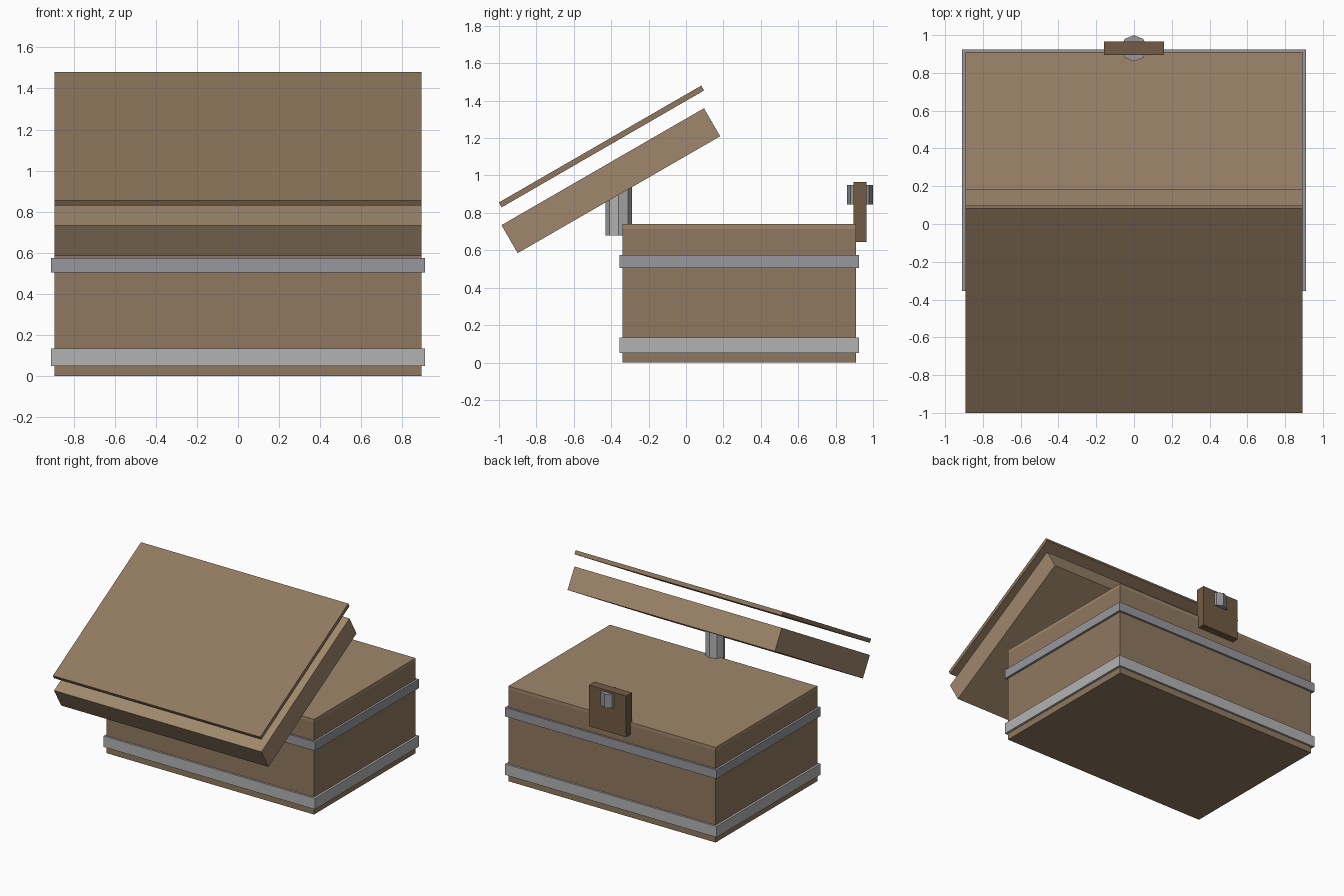
import bpy, bmesh, math
from mathutils import Matrix

if "Cube" in bpy.data.objects:
    bpy.data.objects.remove(bpy.data.objects["Cube"])


def material(name, rgb):
    m = bpy.data.materials.new(name)
    m.diffuse_color = (*rgb, 1)
    m.use_nodes = True
    m.node_tree.nodes["Principled BSDF"].inputs["Base Color"].default_value = m.diffuse_color
    return m


WOOD = material("wood", (0.28, 0.19, 0.115))
LIGHT_WOOD = material("light_wood", (0.35, 0.245, 0.15))
DARK_WOOD = material("dark_wood", (0.17, 0.105, 0.058))
STEEL = material("steel", (0.45, 0.45, 0.45))
BLUE_STEEL = material("blue_steel", (0.31, 0.31, 0.34))


def finish(name, bm, loc, mat, tilt=0):
    mesh = bpy.data.meshes.new(name)
    bm.to_mesh(mesh)
    bm.free()
    ob = bpy.data.objects.new(name, mesh)
    ob.location = loc
    ob.rotation_euler.x = math.radians(tilt)
    mesh.materials.append(mat)
    bpy.context.collection.objects.link(ob)
    return ob


def box(name, loc, size, mat, tilt=0):
    bm = bmesh.new()
    bmesh.ops.create_cube(bm, size=1, matrix=Matrix.Diagonal((*size, 1)))
    return finish(name, bm, loc, mat, tilt)


def post(name, y, z0, z1, mat):
    # eight-sided upright cylinder, corner pointing along y
    bm = bmesh.new()
    bmesh.ops.create_cone(bm, cap_ends=True, segments=8, radius1=0.07, radius2=0.07, depth=z1 - z0)
    return finish(name, bm, (0, y, (z0 + z1) / 2), mat)


# Chest body and its pale top board
MID_Y = 0.285
box("chest_body", (0, MID_Y, 0.3575), (1.785, 1.25, 0.715), WOOD)
box("top_board", (0, MID_Y, 0.7275), (1.785, 1.25, 0.025), LIGHT_WOOD)

# Metal bands around the body
for name, z0, z1, mat in (("lower_band", 0.05, 0.135, STEEL),
                          ("upper_band", 0.505, 0.575, BLUE_STEEL)):
    box(name, (0, MID_Y, (z0 + z1) / 2), (1.82, 1.28, z1 - z0), mat)

# Open lid: thick slab and thin cover panel, both tilted
box("lid", (0, -0.402, 0.972), (1.785, 1.25, 0.173), LIGHT_WOOD, 30)
box("lid_panel", (0, -0.452, 1.155), (1.785, 1.25, 0.03), WOOD, 30)

# Hinge post under the lid
post("hinge_post", -0.36, 0.68, 0.96, STEEL)

# Lock plate and pin on the back
box("lock_plate", (0, 0.93, 0.805), (0.32, 0.07, 0.32), DARK_WOOD)
post("lock_pin", 0.93, 0.845, 0.95, BLUE_STEEL)
